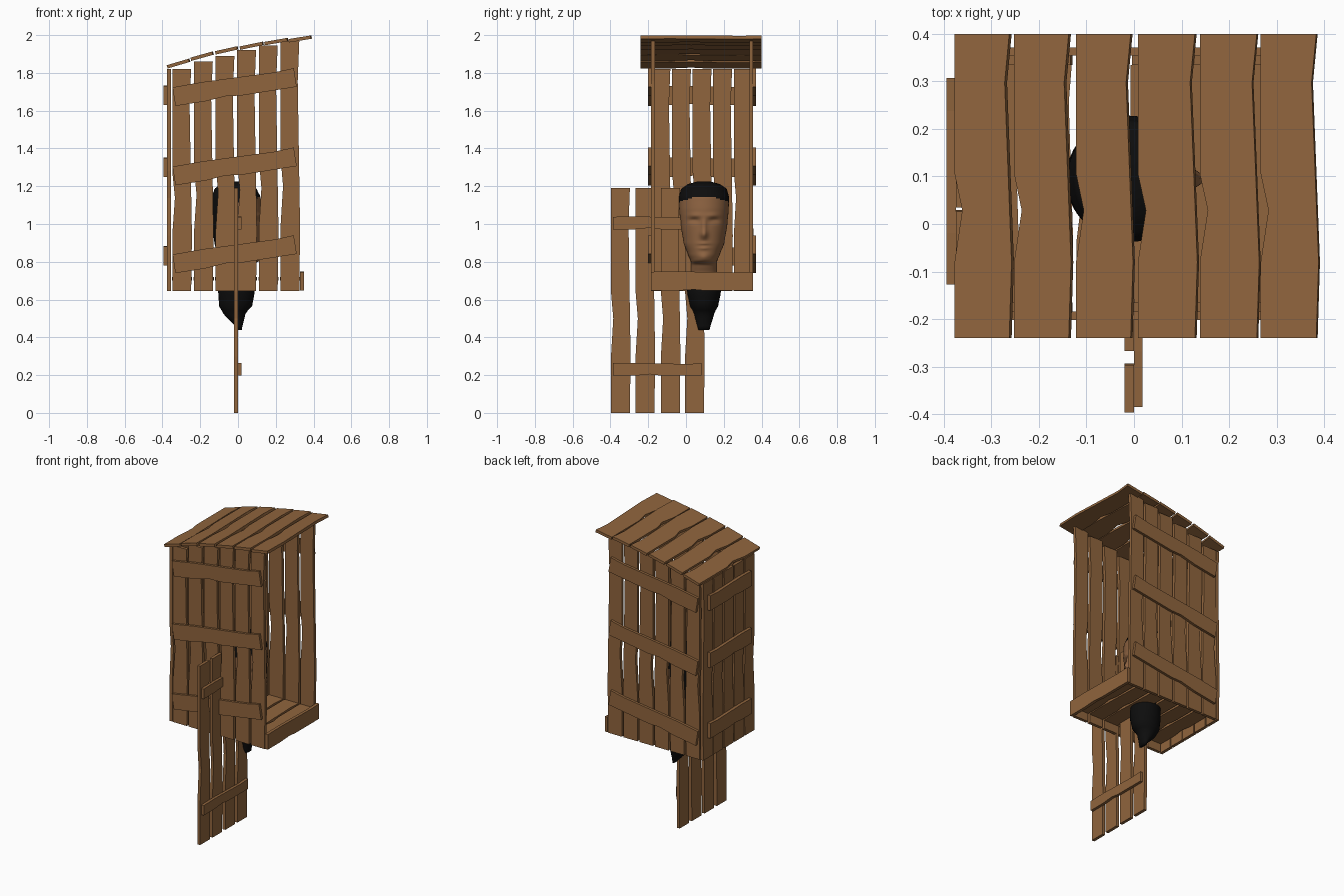
import bpy, bmesh, math
from mathutils import Vector

if "Cube" in bpy.data.objects:
    bpy.data.objects.remove(bpy.data.objects["Cube"])


def material(name, rgb):
    m = bpy.data.materials.new(name)
    m.diffuse_color = (*rgb, 1)
    m.use_nodes = True
    m.node_tree.nodes["Principled BSDF"].inputs["Base Color"].default_value = m.diffuse_color
    return m


WOOD = material("brown wood", (0.28, 0.13, 0.047))
SKIN = material("tan skin", (0.27, 0.125, 0.053))
BLACK = material("black hair", (0.004, 0.004, 0.004))
X, Y, Z = Vector((1, 0, 0)), Vector((0, 1, 0)), Vector((0, 0, 1))


def finish(name, bm, mats):
    bmesh.ops.recalc_face_normals(bm, faces=bm.faces)
    me = bpy.data.meshes.new(name)
    bm.to_mesh(me)
    bm.free()
    for m in mats:
        me.materials.append(m)
    ob = bpy.data.objects.new(name, me)
    bpy.context.collection.objects.link(ob)
    return ob


def board(name, loc, U, V, width, length, t, kink=0.15):
    """Rough plank: width along U, length along V, with crooked edges."""
    left = [(0, 0), (.25, 0), (.42, kink), (.54, 0), (1, 0)]
    right = [(1, 0), (.84, -kink * .6), (.25, kink * .3), (0, 0)]
    pts = [(-.5 + d, f - .5) for f, d in left] + [(.5 + d, f - .5) for f, d in right]
    W = U.cross(V)
    bm = bmesh.new()
    rings = [[bm.verts.new(Vector(loc) + U * (u * width) + V * (v * length) + W * w)
              for u, v in pts] for w in (-t / 2, t / 2)]
    bm.faces.new(rings[0])
    bm.faces.new(rings[1])
    n = len(pts)
    for i in range(n):
        j = (i + 1) % n
        bm.faces.new((rings[0][i], rings[0][j], rings[1][j], rings[1][i]))
    return finish(name, bm, [WOOD])


# side walls: boards stepping up towards the open end, with three slanted battens
tops = [1.82, 1.86, 1.89, 1.92, 1.945, 1.97]
a = math.radians(9)
slant, across = Vector((math.cos(a), 0, math.sin(a))), Vector((-math.sin(a), 0, math.cos(a)))
for side, y, yb in (("near", -.175, -.193), ("far", .345, .363)):
    for i, top in enumerate(tops):
        board(f"{side}_wall_board_{i}", (-.298 + i * .1145, y, (.645 + top) / 2),
              X, Z, .1, top - .645, .02, .14)
    for i, z in enumerate((.84, 1.305, 1.725)):
        board(f"{side}_wall_batten_{i}", (-.018, yb, z), across, slant, .1, .65, .017, .1)

# back wall
for i in range(5):
    board(f"back_wall_board_{i}", (-.365, -.133 + i * .109, 1.2325), Y, Z, .1, 1.175, .02, .12)
for i, z in enumerate((.83, 1.3, 1.68)):
    board(f"back_wall_batten_{i}", (-.385, .09, z), Z, Y, .1, .435, .02, .08)

# roof: six boards following a slight arch
roof = [(-.375, 1.832, -.26, 1.866), (-.25, 1.872, -.135, 1.904), (-.12, 1.906, -.005, 1.932),
        (.01, 1.931, .13, 1.956), (.14, 1.955, .26, 1.976), (.268, 1.970, .385, 1.989)]
for i, (x0, z0, x1, z1) in enumerate(roof):
    d = Vector((x1 - x0, 0, z1 - z0))
    board(f"roof_board_{i}", ((x0 + x1) / 2, .08, (z0 + z1) / 2), d.normalized(), Y,
          d.length, .64, .018, .14)

# floor and front sill
for i in range(6):
    board(f"floor_board_{i}", (-.298 + i * .1145, .085, .71), X, Y, .105, .5, .02, .1)
board("front_sill", (.339, .085, .697), Z, Y, .1, .54, .02, .06)

# detached door
for i, y in enumerate((-.347, -.217, -.083, .045)):
    board(f"door_board_{i}", (-.01, y, .595), Y, Z, .1, 1.19, .02, .12)
for i, z in enumerate((.23, 1.005)):
    board(f"door_batten_{i}", (.009, -.152, z), Z, Y, .066, .467, .018, .12)


def interp(rows, z):
    for p, q in zip(rows, rows[1:]):
        if p[0] <= z <= q[0]:
            f = (z - p[0]) / (q[0] - p[0])
            f = f * f * (3 - 2 * f) * .4 + f * .6
            return [m + (n - m) * f for m, n in zip(p, q)]
    return rows[-1]


def loft(name, rows, steps, segs, mats, shape=None, rule=None):
    """Stack of elliptical rings; rows are (z, x back, x front, half width)."""
    bm = bmesh.new()
    rings = []
    for k in range(steps + 1):
        z = rows[0][0] + (rows[-1][0] - rows[0][0]) * k / steps
        _, xb, xf, hw = interp(rows, z)
        ring = []
        for s in range(segs):
            t = 2 * math.pi * s / segs
            p = Vector(((xb + xf) / 2 + (xf - xb) / 2 * math.cos(t), hw * math.sin(t), z))
            if shape and math.cos(t) > 0:
                p.x += shape(p.y, z)
            p.y += .095
            ring.append(bm.verts.new(p))
        rings.append(ring)
    bm.faces.new(rings[0])
    bm.faces.new(rings[-1])
    for r0, r1 in zip(rings, rings[1:]):
        for s in range(segs):
            n = (s + 1) % segs
            bm.faces.new((r0[s], r0[n], r1[n], r1[s]))
    for f in bm.faces:
        f.smooth = True
        if rule:
            f.material_index = rule(f.calc_center_median())
    return finish(name, bm, mats)


def bump(y, z, y0, z0, sy, sz):
    return math.exp(-((y - y0) / sy) ** 2 - ((z - z0) / sz) ** 2)


def face_shape(y, z):
    y = abs(y)
    d = .028 * bump(y, z, 0, .945, .017, .025) + .016 * bump(y, z, 0, .99, .012, .04)
    d += .007 * bump(y, z, .045, 1.045, .035, .012)       # brow
    d -= .016 * bump(y, z, .052, 1.018, .024, .013)       # eye sockets
    d += .006 * bump(y, z, .052, 1.013, .014, .008)       # eyes
    d += .009 * bump(y, z, 0, .896, .03, .008) + .009 * bump(y, z, 0, .872, .026, .008)
    d -= .004 * bump(y, z, 0, .884, .032, .004)           # mouth line
    d += .010 * bump(y, z, 0, .825, .03, .018)            # chin
    return d


# head and neck, hair coloured by height and towards the back
head = [(.60, -.07, .07, .06), (.74, -.08, .05, .07), (.785, -.09, .07, .068),
        (.805, -.10, .115, .07), (.84, -.11, .12, .085), (.90, -.125, .12, .108),
        (1.0, -.14, .122, .124), (1.08, -.143, .125, .131), (1.14, -.14, .12, .133),
        (1.185, -.125, .1, .122), (1.21, -.095, .07, .088), (1.225, -.04, .02, .035)]
loft("head", head, 90, 64, [SKIN, BLACK], face_shape,
     lambda c: int(c.z > 1.145 - .03 * ((c.y - .095) / .13) ** 2 or (c.x < -.03 and c.z > .8)))

# hanging black cloth under the floor
cloth = [(.44, 0, .02, .03), (.53, -.08, .04, .055), (.565, -.1, .075, .075),
         (.64, -.105, .088, .09), (.73, -.105, .08, .09)]
loft("hanging_cloth", cloth, 14, 24, [BLACK])
